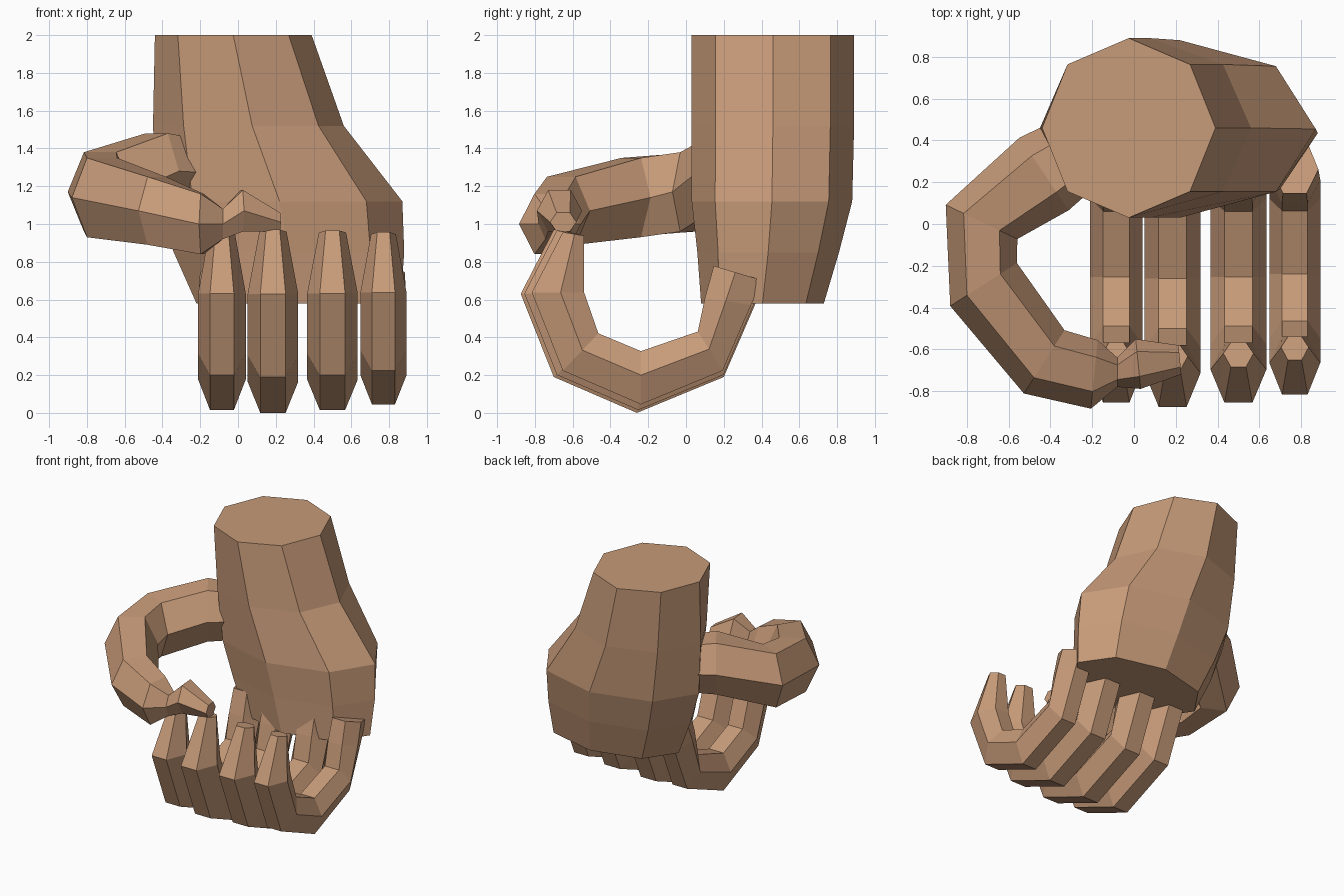
import bpy, bmesh
from math import cos, sin, pi
from mathutils import Vector

cube = bpy.data.objects.get("Cube")
if cube:
    bpy.data.objects.remove(cube, do_unlink=True)

skin = bpy.data.materials.new("tan skin")
skin.use_nodes = True
colour = (0.57, 0.325, 0.19, 1)
skin.diffuse_color = colour
skin.node_tree.nodes["Principled BSDF"].inputs["Base Color"].default_value = colour


def loft(name, rings):
    """Join matching rings of points into a closed, flat-shaded tube."""
    bm = bmesh.new()
    loops = [[bm.verts.new(p) for p in ring] for ring in rings]
    n = len(loops[0])
    for a, b in zip(loops, loops[1:]):
        for i in range(n):
            j = (i + 1) % n
            bm.faces.new((a[i], a[j], b[j], b[i]))
    bm.faces.new(loops[0])
    bm.faces.new(loops[-1])
    bmesh.ops.recalc_face_normals(bm, faces=bm.faces)
    mesh = bpy.data.meshes.new(name)
    bm.to_mesh(mesh)
    bm.free()
    mesh.materials.append(skin)
    obj = bpy.data.objects.new(name, mesh)
    bpy.context.collection.objects.link(obj)
    return obj


# Forearm and palm: eight-sided rings (z, left x, right x, front y, back y, x shift of the ridge)
def arm_ring(z, x0, x1, y0, y1, ridge):
    cx, cy, rx, ry = (x0 + x1) / 2, (y0 + y1) / 2, (x1 - x0) / 2, (y1 - y0) / 2
    ring = []
    for i in range(8):
        a = i * pi / 4
        ring.append((cx + rx * cos(a) + ridge * abs(sin(a)), cy + ry * sin(a), z))
    return ring


arm = [(2.0, -0.44, 0.39, 0.03, 0.89, 0), (1.52, -0.45, 0.56, 0.03, 0.89, 0.02),
       (1.12, -0.43, 0.87, 0.03, 0.88, 0), (0.85, -0.34, 0.88, 0.06, 0.81, 0),
       (0.58, -0.22, 0.86, 0.08, 0.73, 0)]
loft("forearm_and_palm", [arm_ring(*r) for r in arm])

# Curled fingers: (outer y, outer z, inner y, inner z, half width) per joint
joints = [(0.42, 0.70, 0.15, 0.78, 0.12), (0.36, 0.56, 0.10, 0.60, 0.13),
          (0.20, 0.19, 0.06, 0.41, 0.13), (-0.26, 0.0, -0.26, 0.30, 0.13),
          (-0.70, 0.19, -0.50, 0.40, 0.13), (-0.875, 0.63, -0.58, 0.63, 0.13),
          (-0.70, 0.97, -0.58, 0.95, 0.07)]
pivot = Vector((0, 0.1, 0.75))


def finger(name, x, scale, width):
    rings = []
    for oy, oz, iy, iz, w in joints:
        outer, inner = Vector((0, oy, oz)), Vector((0, iy, iz))
        outer, inner = [pivot + (p - pivot) * scale for p in (outer, inner)]
        mid = outer.lerp(inner, 0.55)
        w *= width
        side = Vector((w, 0, 0))
        rings.append([p + side * s + Vector((x, 0, 0)) for p, s in
                      ((outer, -0.5), (outer, 0.5), (mid, 1),
                       (inner, 0.5), (inner, -0.5), (mid, -1))])
    loft(name, rings)


finger("index_finger", -0.085, 0.98, 0.97)
finger("middle_finger", 0.185, 1.0, 1.03)
finger("ring_finger", 0.50, 0.98, 1.03)
finger("little_finger", 0.77, 0.94, 0.94)

# Thumb: (centre, outward direction in plan, half depth, half height) per joint
thumb = [((-0.25, 0.36, 1.27), (-0.6, 0.8), 0.18, 0.18),
         ((-0.43, 0.24, 1.28), (-0.56, 0.83), 0.21, 0.20),
         ((-0.73, 0.01, 1.17), (-0.9, 0.43), 0.19, 0.21),
         ((-0.72, -0.29, 1.14), (-0.84, -0.54), 0.19, 0.21),
         ((-0.43, -0.66, 1.07), (-0.54, -0.84), 0.18, 0.18),
         ((-0.19, -0.72, 1.0), (-0.1, -1), 0.165, 0.16),
         ((-0.08, -0.71, 1.0), (0, -1), 0.07, 0.08),
         ((0.02, -0.67, 1.07), (0.1, -1), 0.12, 0.11),
         ((0.22, -0.65, 1.01), (0.1, -1), 0.07, 0.05)]
rings = []
for centre, out, depth, height in thumb:
    out = Vector((out[0], out[1], 0)).normalized()
    up = Vector((0, 0, height / sin(pi / 3)))
    rings.append([Vector(centre) + out * depth * cos(i * pi / 3) + up * sin(i * pi / 3)
                  for i in range(6)])
loft("thumb", rings)
